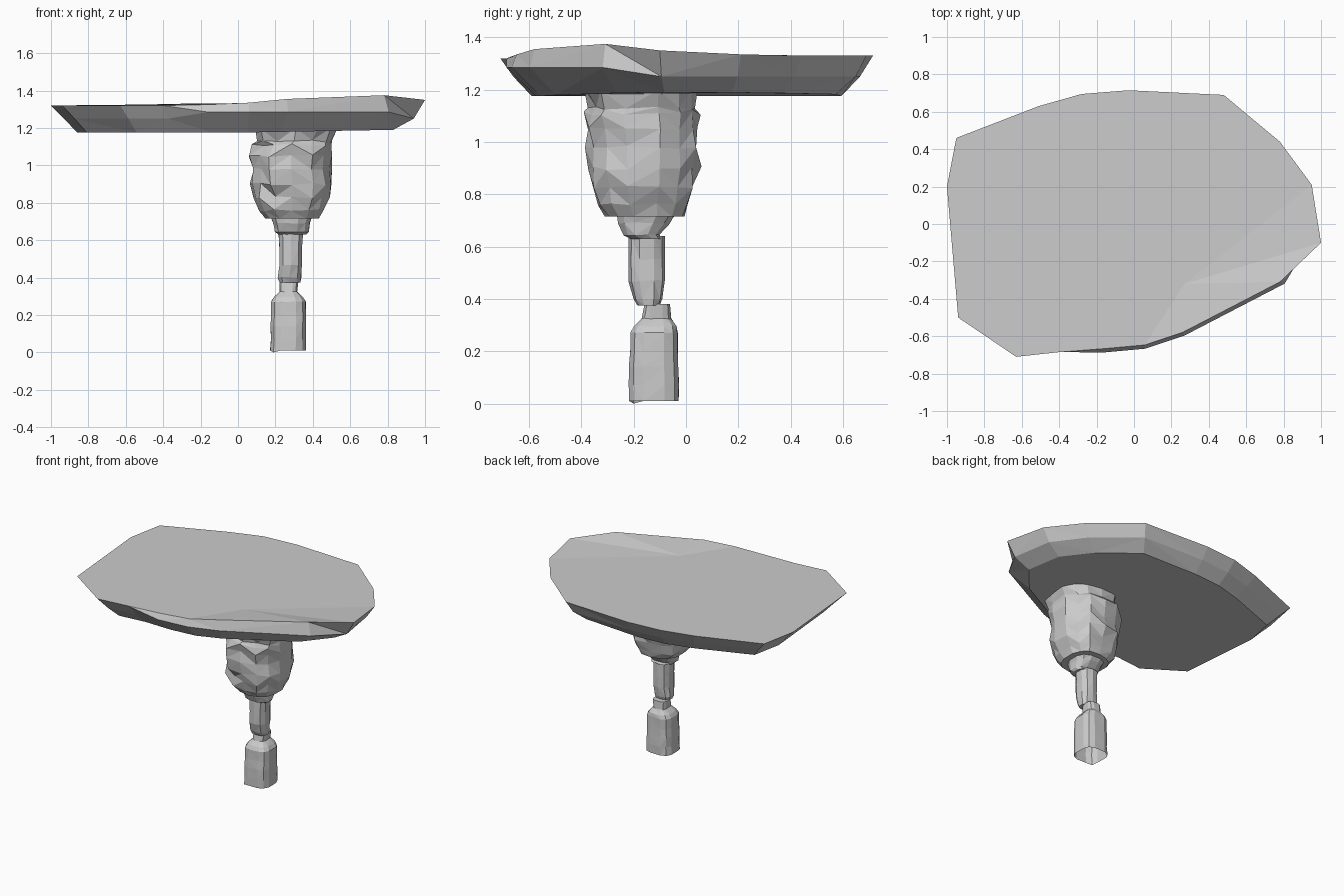
import bpy, bmesh, math, random
from mathutils import Vector

random.seed(4)
if "Cube" in bpy.data.objects:
    bpy.data.objects.remove(bpy.data.objects["Cube"])

stone = bpy.data.materials.new("pale grey stone")
stone.use_nodes = True
colour = (0.6, 0.6, 0.6, 1)
stone.diffuse_color = colour
stone.node_tree.nodes["Principled BSDF"].inputs["Base Color"].default_value = colour


def finish(name, bm):
    bmesh.ops.recalc_face_normals(bm, faces=bm.faces)
    mesh = bpy.data.meshes.new(name)
    bm.to_mesh(mesh)
    bm.free()
    mesh.materials.append(stone)
    obj = bpy.data.objects.new(name, mesh)
    bpy.context.collection.objects.link(obj)


def bridge(bm, a, b):
    n = len(a)
    for i in range(n):
        j = (i + 1) % n
        # Alternate the diagonal for an irregular carved look
        if i % 2:
            bm.faces.new((a[i], a[j], b[j]))
            bm.faces.new((a[i], b[j], b[i]))
        else:
            bm.faces.new((a[i], a[j], b[i]))
            bm.faces.new((a[j], b[j], b[i]))


def carved(name, rings, sides=12, jitter=0.008, square=0.8, cap_top=False):
    """Loft rings given as (z, left, right, front, back)."""
    bm = bmesh.new()
    loops = []
    for k, (z, x0, x1, y0, y1) in enumerate(rings):
        loop = []
        edge = k in (0, len(rings) - 1)
        for i in range(sides):
            a = 2 * math.pi * (i + 0.5) / sides
            c, s = math.cos(a), math.sin(a)
            r = 1 + random.uniform(-jitter, jitter) * 8
            x = (x0 + x1) / 2 + math.copysign(abs(c) ** square, c) * (x1 - x0) / 2 * r
            y = (y0 + y1) / 2 + math.copysign(abs(s) ** square, s) * (y1 - y0) / 2 * r
            dz = 0 if edge else random.uniform(-jitter, jitter)
            loop.append(bm.verts.new((x, y, z + dz)))
        loops.append(loop)
    for a, b in zip(loops, loops[1:]):
        bridge(bm, a, b)
    if cap_top:
        bm.faces.new(loops[-1])
    return bm, loops


# Broad slab: rim outline with heights, a bulging side and an inset underside
outline = [(-1, .2, 1.32), (-.95, .46, 1.32), (-.51, .63, 1.325), (-.28, .695, 1.33),
           (-.03, .715, 1.33), (.48, .69, 1.33), (.78, .44, 1.33), (.95, .21, 1.335),
           (1, -.1, 1.35), (.81, -.32, 1.375), (.27, -.6, 1.355), (.06, -.67, 1.335),
           (-.16, -.69, 1.325), (-.4, -.685, 1.32), (-.63, -.71, 1.32), (-.94, -.5, 1.32)]
bm = bmesh.new()
rim, middle, base = [], [], []
for x, y, z in outline:
    ledge = y < -.3 and x > -.2
    k = .965 if ledge else 1
    rim.append(bm.verts.new((x * k, y * k, z)))
    m = .995 if ledge else .94 if x > 0 else .93
    middle.append(bm.verts.new((x * m, y * m, 1.285 if ledge else 1.25)))
    base.append(bm.verts.new((x * (.86 if x < 0 else .83), y * .83, 1.175 + .015 * max(x, 0))))
bridge(bm, rim, middle)
bridge(bm, middle, base)
bm.faces.new(base)
# Dished top with a raised corner
dip = bm.verts.new((.27, -.32, 1.335))
corner = rim[8:11]
for a, b in zip(corner, corner[1:]):
    bm.faces.new((a, b, dip))
bm.faces.new((rim[8], dip, rim[7]))
bm.faces.new((rim[10], rim[11], dip))
bm.faces.new([dip] + rim[11:] + rim[:8])
finish("broad_slab", bm)

# Rough head under the slab, with a tapering chin
bm, loops = carved("head", [
    (.715, .15, .44, -.31, 0), (.76, .11, .46, -.335, .01), (.83, .09, .49, -.36, .035),
    (.90, .07, .51, -.375, .05), (.98, .07, .5, -.375, .045), (1.05, .065, .5, -.38, .05),
    (1.11, .08, .495, -.385, .045), (1.13, .1, .5, -.37, .03), (1.20, .09, .53, -.39, .045)],
    sides=14, jitter=.007)
bm.faces.new(loops[0])
# Face features pushed in and out on one front side
for v in bm.verts:
    if v.co.y < -.25 and v.co.x < .26 and .8 < v.co.z < 1.15:
        out = Vector((v.co.x - .29, v.co.y + .17, 0)).normalized()
        v.co += out * random.uniform(-.035, .02)
finish("head", bm)

# Collar below the head
bm, loops = carved("collar", [
    (.63, .215, .365, -.215, -.09), (.645, .195, .38, -.24, -.1), (.69, .185, .385, -.26, -.06),
    (.72, .175, .395, -.265, -.04)], jitter=.003)
bm.faces.new(loops[0])
finish("collar", bm)

# Slender stem
bm, loops = carved("stem", [
    (.375, .22, .335, -.185, -.1), (.40, .21, .34, -.2, -.09), (.47, .22, .345, -.22, -.08),
    (.55, .22, .345, -.22, -.08), (.64, .215, .35, -.22, -.08)], sides=10, jitter=.003)
bm.faces.new(loops[0])
finish("stem", bm)

# Bottle-shaped foot, open underneath
bm, loops = carved("foot", [
    (.01, .17, .365, -.22, -.025), (.07, .175, .365, -.22, -.025), (.14, .172, .365, -.22, -.028),
    (.20, .175, .365, -.215, -.03), (.27, .175, .365, -.215, -.03), (.295, .19, .35, -.2, -.035),
    (.325, .222, .318, -.17, -.055), (.38, .22, .325, -.16, -.06)],
    sides=12, jitter=.002, square=.65, cap_top=True)
min(loops[0], key=lambda v: v.co.x + v.co.y).co.z = 0
finish("foot", bm)
